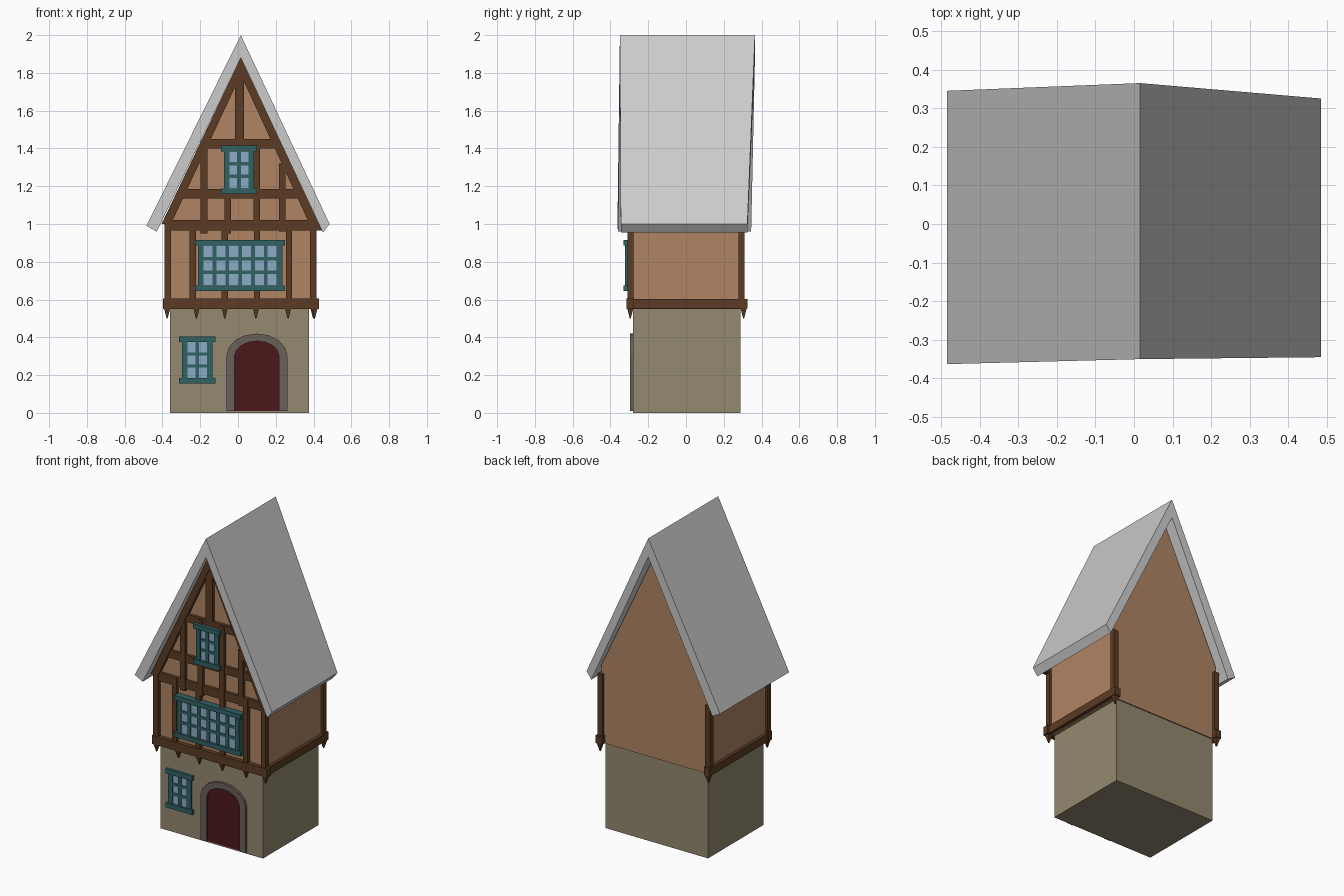
import bpy, bmesh, math
from mathutils import Matrix

if "Cube" in bpy.data.objects:
    bpy.data.objects.remove(bpy.data.objects["Cube"])


def colour(name, *rgb):
    m = bpy.data.materials.new(name)
    m.diffuse_color = [(c / 255) ** 2.2 for c in rgb] + [1]
    m.use_nodes = True
    m.node_tree.nodes["Principled BSDF"].inputs["Base Color"].default_value = m.diffuse_color
    return m


STONE = colour("stone", 147, 136, 111)
PLASTER = colour("plaster", 174, 131, 99)
TIMBER = colour("timber", 92, 62, 40)
TEAL = colour("teal_paint", 52, 98, 100)
GLASS = colour("glass", 140, 170, 195)
DOOR = colour("door_red", 75, 30, 32)
ARCH = colour("arch_stone", 105, 96, 90)


def finish(name, bm, mat):
    bmesh.ops.recalc_face_normals(bm, faces=bm.faces)
    me = bpy.data.meshes.new(name)
    bm.to_mesh(me)
    bm.free()
    if mat:
        me.materials.append(mat)
    ob = bpy.data.objects.new(name, me)
    bpy.context.collection.objects.link(ob)
    return ob


def prism(name, pts, y0, y1, mat=None):
    """Extrude an x-z profile along y; y0 / y1 may be one value per point."""
    n = len(pts)
    ys = [y if isinstance(y, list) else [y] * n for y in (y0, y1)]
    bm = bmesh.new()
    a, b = [[bm.verts.new((p[0], y, p[1])) for p, y in zip(pts, row)] for row in ys]
    bm.faces.new(a)
    bm.faces.new(b)
    for i in range(n):
        j = (i + 1) % n
        bm.faces.new((a[i], a[j], b[j], b[i]))
    return finish(name, bm, mat)


def box(name, x0, x1, y0, y1, z0, z1, mat):
    return prism(name, [(x0, z0), (x1, z0), (x1, z1), (x0, z1)], y0, y1, mat)


def pendant(x, y):
    bm = bmesh.new()
    spin = Matrix.Translation((x, y, 0.53)) @ Matrix.Rotation(math.pi / 4, 4, 'Z')
    bmesh.ops.create_cone(bm, cap_ends=True, segments=4, radius1=0.004,
                          radius2=0.025, depth=0.06, matrix=spin)
    finish("pendant", bm, TIMBER)


def window(name, x0, x1, z0, z1, cols, y):
    """Teal frame with sill and lintel, glazing bars and a glass panel."""
    back, h, b, g = y + 0.05, 0.03, 0.03, 0.02
    for part, z in (("sill", z0), ("lintel", z1 - h)):
        box(f"{name}_{part}", x0 - 0.015, x1 + 0.015, y, back, z, z + h, TEAL)
    box(name + "_glass", x0 + 0.01, x1 - 0.01, y + 0.014, back, z0 + 0.01, z1 - 0.01, GLASS)
    pane = (x1 - x0 - 2 * b - (cols - 1) * g) / cols
    for i in range(cols + 1):
        a = x0 if i == 0 else x0 + b + i * (pane + g) - g
        w = b if i in (0, cols) else g
        box(name + "_upright", a, a + w, y + 0.007, back, z0 + 0.01, z1 - 0.01, TEAL)
    for i in (1, 2):
        z = z0 + h + (z1 - z0 - 2 * h) * i / 3
        box(name + "_bar", x0 + 0.01, x1 - 0.01, y + 0.009, back, z - 0.009, z + 0.009, TEAL)


# Stone ground floor and plastered upper storey with gable
box("ground_floor", -0.36, 0.375, -0.28, 0.288, 0, 0.56, STONE)
prism("upper_floor", [(-0.375, 0.55), (0.4, 0.55), (0.4, 1.05), (0.015, 1.87), (-0.375, 1.05)],
      -0.288, 0.295, PLASTER)

# Slightly crooked roof
prism("roof", [(-0.485, 0.99), (0.015, 2.0), (0.485, 1.0), (0.45, 0.955), (0.015, 1.88), (-0.43, 0.96)],
      [-0.363, -0.35, -0.345, -0.345, -0.35, -0.36],
      [0.345, 0.365, 0.325, 0.325, 0.365, 0.345])

# Bressummer beams around front and sides, with pendants below
box("front_beam", -0.397, 0.43, -0.315, -0.275, 0.55, 0.605, TIMBER)
for x0, x1 in ((-0.395, -0.355), (0.375, 0.42)):
    box("side_beam", x0, x1, -0.31, 0.325, 0.552, 0.603, TIMBER)
for x in (-0.375, -0.22, -0.07, 0.095, 0.265, 0.405):
    pendant(x, -0.295)
for x in (-0.375, 0.4):
    pendant(x, 0.305)

# Corner posts
for x in (-0.39, 0.38):
    for y in (-0.31, 0.278):
        box("corner_post", x, x + 0.035, y, y + 0.033, 0.59, 1.0, TIMBER)

# Front studs: centre, bottom, top, width
for x, z0, z1, w in ((-0.24, 0.6, 1.02, 0.033), (-0.07, 0.6, 1.0, 0.033), (0.1, 0.6, 1.0, 0.033),
                     (0.27, 0.6, 1.02, 0.033), (-0.18, 0.95, 1.44, 0.035), (-0.055, 0.95, 1.44, 0.035),
                     (0.1, 0.96, 1.44, 0.035), (0.235, 0.96, 1.32, 0.035), (0.008, 1.43, 1.82, 0.05)):
    box("stud", x - w / 2, x + w / 2, -0.31, -0.28, z0, z1, TIMBER)

# Gable rails and rafters
for x0, x1, z0, z1 in ((-0.39, 0.42, 0.965, 1.02), (-0.31, 0.335, 1.135, 1.185), (-0.18, 0.215, 1.4, 1.45)):
    box("gable_rail", x0, x1, -0.306, -0.28, z0, z1, TIMBER)
prism("gable_rafters", [(-0.405, 1.0), (0.015, 1.88), (0.445, 0.965), (0.395, 0.965), (0.015, 1.79), (-0.355, 1.0)],
      -0.313, -0.28, TIMBER)

# Windows
window("ground_window", -0.297, -0.135, 0.155, 0.405, 2, -0.297)
window("wide_window", -0.212, 0.235, 0.645, 0.915, 6, -0.33)
window("gable_window", -0.075, 0.085, 1.158, 1.415, 2, -0.33)


# Arched doorway and door
def arch(rx, rz):
    curve = [(0.1 - rx * math.cos(math.pi * i / 8), 0.3 + rz * math.sin(math.pi * i / 8)) for i in range(9)]
    return [(0.1 - rx, 0.01)] + curve + [(0.1 + rx, 0.01)]


outer, inner = arch(0.162, 0.12), arch(0.118, 0.08)
prism("door_surround", outer + inner[::-1], -0.296, -0.27, ARCH)
prism("door", inner, -0.285, -0.27, DOOR)
